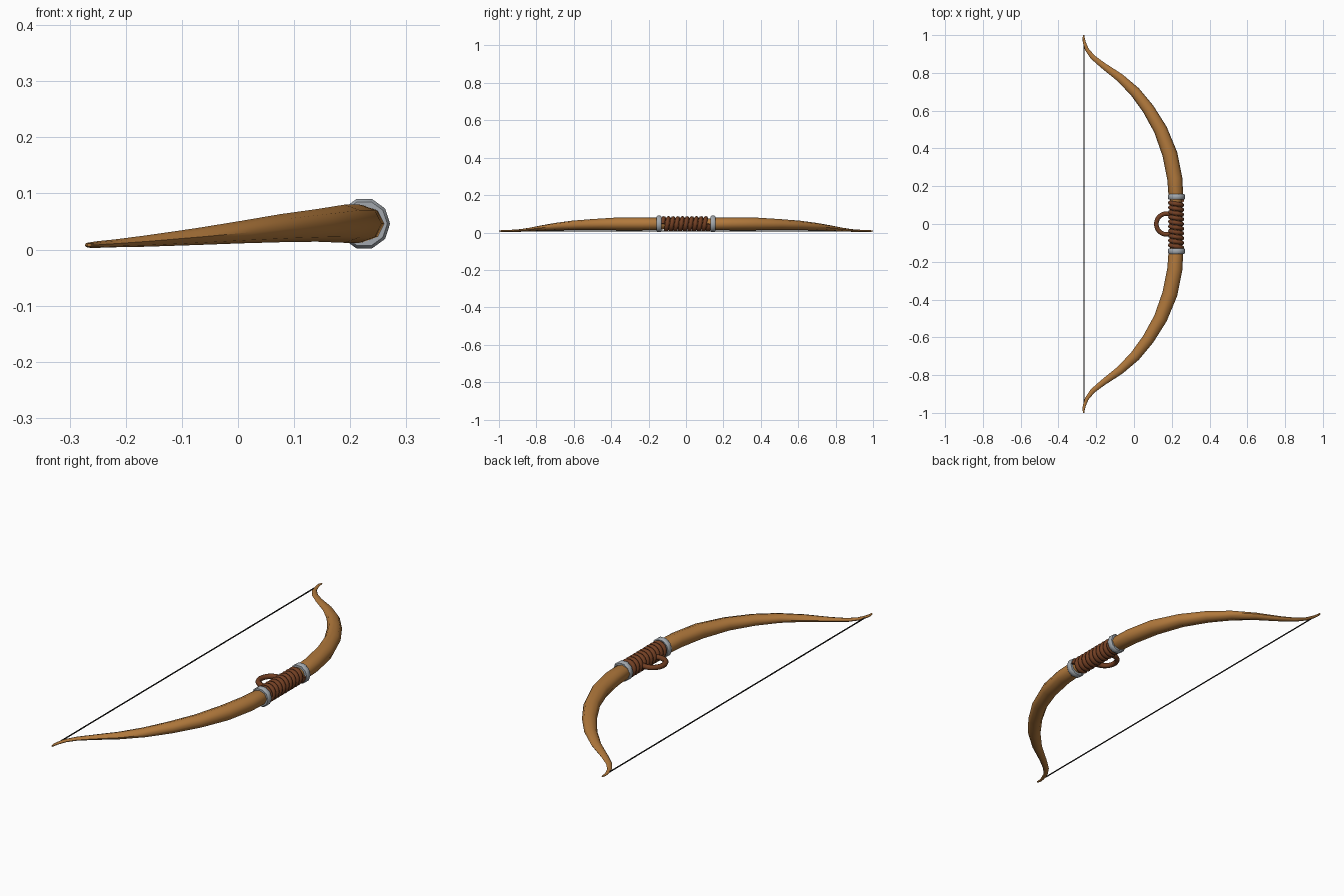
import bpy, bmesh, math
from mathutils import Vector

if "Cube" in bpy.data.objects:
    bpy.data.objects.remove(bpy.data.objects["Cube"])


def material(name, rgb):
    m = bpy.data.materials.new(name)
    m.diffuse_color = (*rgb, 1)
    m.use_nodes = True
    m.node_tree.nodes["Principled BSDF"].inputs["Base Color"].default_value = m.diffuse_color
    return m


WOOD = material("honey wood", (0.44, 0.19, 0.045))
LEATHER = material("brown leather", (0.17, 0.05, 0.017))
STEEL = material("grey steel", (0.36, 0.39, 0.42))
STRING = material("dark string", (0.02, 0.018, 0.016))


def loft(name, rings, mat, closed=False, angle=60):
    """Skin a list of point rings; cap the ends unless closed."""
    bm = bmesh.new()
    rows = [[bm.verts.new(p) for p in r] for r in rings]
    n, k = len(rows[0]), len(rows)
    for i in range(k if closed else k - 1):
        a, b = rows[i], rows[(i + 1) % k]
        for j in range(n):
            bm.faces.new((a[j], a[(j + 1) % n], b[(j + 1) % n], b[j]))
    if not closed:
        bm.faces.new(rows[0])
        bm.faces.new(rows[-1])
    bmesh.ops.recalc_face_normals(bm, faces=bm.faces)
    me = bpy.data.meshes.new(name)
    bm.to_mesh(me)
    bm.free()
    me.materials.append(mat)
    ob = bpy.data.objects.new(name, me)
    bpy.context.collection.objects.link(ob)
    bpy.context.view_layer.objects.active = ob
    ob.select_set(True)
    bpy.ops.object.shade_smooth_by_angle(angle=math.radians(angle))
    ob.select_set(False)
    return ob


def ring(c, u, v, ru, rv, n):
    return [c + u * ru * math.cos(2 * math.pi * i / n)
            + v * rv * math.sin(2 * math.pi * i / n) for i in range(n)]


def tube(name, path, r, mat, n=8, closed=False, up=Vector((0, 0, 1))):
    """Round tube along a path."""
    rings, k = [], len(path)
    for i, p in enumerate(path):
        if closed:
            t = path[(i + 1) % k] - path[i - 1]
        else:
            t = path[min(i + 1, k - 1)] - path[max(i - 1, 0)]
        t.normalize()
        u = t.cross(up).normalized()
        rings.append(ring(p, u, u.cross(t), r, r, n))
    return loft(name, rings, mat, closed)


X, Y, Z = Vector((1, 0, 0)), Vector((0, 1, 0)), Vector((0, 0, 1))
GX, GZ = 0.225, 0.046

# Bow stave: x, y, z, half width in plane, half height (half of the bow)
half = [(0.222, 0.12, 0.046, 0.029, 0.028), (0.222, 0.145, 0.046, 0.039, 0.033),
        (0.216, 0.24, 0.046, 0.040, 0.034), (0.190, 0.37, 0.046, 0.040, 0.034),
        (0.140, 0.50, 0.043, 0.036, 0.029), (0.075, 0.61, 0.038, 0.032, 0.025),
        (0.005, 0.70, 0.031, 0.028, 0.020), (-0.075, 0.775, 0.023, 0.022, 0.015),
        (-0.165, 0.84, 0.015, 0.016, 0.010), (-0.220, 0.885, 0.011, 0.013, 0.007),
        (-0.250, 0.925, 0.009, 0.010, 0.006), (-0.263, 0.962, 0.008, 0.008, 0.005),
        (-0.267, 0.985, 0.008, 0.006, 0.0045), (-0.265, 1.0, 0.008, 0.004, 0.003)]
full = [(x, -y, z, w, h) for x, y, z, w, h in reversed(half)] + half
rings = []
for i, (x, y, z, w, h) in enumerate(full):
    a, b = full[max(i - 1, 0)], full[min(i + 1, len(full) - 1)]
    t = Vector((b[0] - a[0], b[1] - a[1], 0)).normalized()
    rings.append(ring(Vector((x, y, z)), t.cross(Z), Z, w, h, 8))
loft("bow_stave", rings, WOOD)

# Leather cord wound round the grip
turns, steps = 10, 16
coil = []
for i in range(turns * steps + 1):
    a = 2 * math.pi * i / steps
    coil.append(Vector((0.223 + 0.031 * math.cos(a), -0.125 + 0.25 * i / (turns * steps),
                        GZ + 0.030 * math.sin(a))))
tube("grip_wrap", coil, 0.0118, LEATHER, up=Y)

# Cord loop on the string side of the grip
loop = [Vector((0.171 + 0.053 * math.cos(2 * math.pi * i / 24),
                0.055 * math.sin(2 * math.pi * i / 24), GZ)) for i in range(24)]
tube("grip_loop", loop, 0.012, LEATHER, closed=True)

# Steel collars at both ends of the grip
for side, s in (("lower", -1), ("upper", 1)):
    prof = [(0.130, 0.030), (0.130, 0.041), (0.136, 0.046), (0.152, 0.046),
            (0.158, 0.041), (0.158, 0.030)]
    loft(side + "_collar", [ring(Vector((GX, s * y, GZ)), X, Z, r, r, 10) for y, r in prof],
         STEEL, closed=True, angle=40)

# Bowstring between the nocks
tube("bowstring", [Vector((-0.265, y, 0.008)) for y in (-0.965, 0.0, 0.965)], 0.003, STRING, n=6)
